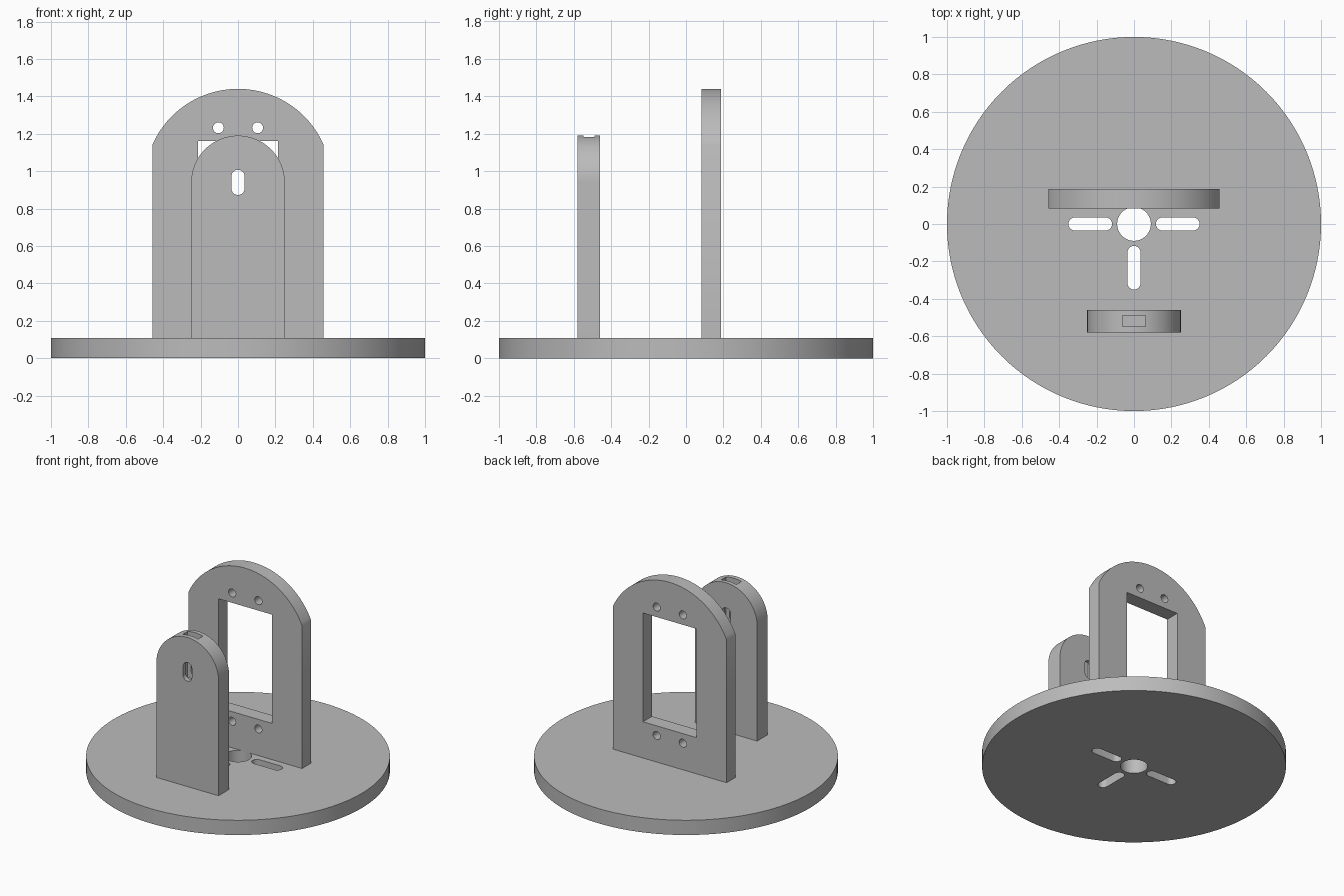
import bpy, bmesh, math
from math import cos, sin, pi
from mathutils import Matrix

cube = bpy.data.objects.get("Cube")
if cube:
    bpy.data.objects.remove(cube, do_unlink=True)

grey = bpy.data.materials.new("plain grey")
grey.use_nodes = True
GREY = (0.5, 0.5, 0.5, 1)
grey.diffuse_color = GREY
grey.node_tree.nodes["Principled BSDF"].inputs["Base Color"].default_value = GREY

UPRIGHT = Matrix.Rotation(pi / 2, 4, 'X')   # profile (x, y) -> (x, z), depth along -y


def arc(cx, cy, r, a0, a1, n):
    return [(cx + r * cos(a0 + (a1 - a0) * i / n), cy + r * sin(a0 + (a1 - a0) * i / n))
            for i in range(n + 1)]


def circle(cx, cy, r, n=32):
    return arc(cx, cy, r, 0, 2 * pi, n)[:-1]


def rect(x0, x1, y0, y1):
    return [(x0, y0), (x1, y0), (x1, y1), (x0, y1)]


def slot(cx, cy, length, r, vertical):
    """Rounded slot outline with the given total length."""
    h = length / 2 - r
    if vertical:
        return arc(cx, cy + h, r, 0, pi, 14) + arc(cx, cy - h, r, pi, 2 * pi, 14)
    return arc(cx + h, cy, r, -pi / 2, pi / 2, 14) + arc(cx - h, cy, r, pi / 2, 1.5 * pi, 14)


def arch(half_width, bottom, centre, r, n):
    """Plate outline with straight sides and a rounded top."""
    a = math.acos(min(1, half_width / r))
    return [(-half_width, bottom), (half_width, bottom)] + arc(0, centre, r, a, pi - a, n)


def prism(name, outlines, low, high, matrix=Matrix()):
    """Extrude separate outlines from low to high into one object."""
    bm = bmesh.new()
    for pts in outlines:
        face = bm.faces.new([bm.verts.new((x, y, low)) for x, y in pts])
        out = bmesh.ops.extrude_face_region(bm, geom=[face])
        verts = [v for v in out["geom"] if isinstance(v, bmesh.types.BMVert)]
        bmesh.ops.translate(bm, vec=(0, 0, high - low), verts=verts)
    bmesh.ops.recalc_face_normals(bm, faces=bm.faces)
    bm.transform(matrix)
    mesh = bpy.data.meshes.new(name)
    bm.to_mesh(mesh)
    bm.free()
    mesh.materials.append(grey)
    obj = bpy.data.objects.new(name, mesh)
    bpy.context.collection.objects.link(obj)
    return obj


def finish(obj, cutters):
    """Cut the openings, remove the cutters and shade the curves."""
    bpy.ops.object.select_all(action='DESELECT')
    obj.select_set(True)
    bpy.context.view_layer.objects.active = obj
    for cutter in cutters:
        cutter.hide_render = True
        mod = obj.modifiers.new("cut", 'BOOLEAN')
        mod.operation = 'DIFFERENCE'
        mod.solver = 'EXACT'
        mod.object = cutter
        bpy.ops.object.modifier_apply(modifier=mod.name)
        bpy.data.objects.remove(cutter, do_unlink=True)
    bpy.ops.object.shade_smooth_by_angle(angle=math.radians(30))


BASE_TOP = 0.107
AXIS = 0.94      # height of both arch centres

# Round base with a centre hole and three slots
base = prism("base_disc", [circle(0, 0, 1, 128)], 0, BASE_TOP)
openings = [circle(0, 0, 0.09, 48),
            slot(-0.234, 0, 0.234, 0.035, False),
            slot(0.234, 0, 0.234, 0.035, False),
            slot(0, -0.234, 0.234, 0.035, True)]
finish(base, [prism("base_cutter", openings, -0.1, 0.3)])

# Tall rear plate with a window and four screw holes
rear = prism("rear_plate", [arch(0.457, BASE_TOP, AXIS, 0.5, 48)], -0.187, -0.083, UPRIGHT)
openings = [rect(-0.215, 0.215, 0.37, 1.16)]
openings += [circle(x, z, 0.029) for x in (-0.105, 0.105) for z in (0.3, 1.232)]
finish(rear, [prism("rear_cutter", openings, -0.3, 0, UPRIGHT)])

# Narrow front plate with a slot and a pocket sunk from the top
front = prism("front_plate", [arch(0.25, BASE_TOP, AXIS, 0.25, 48)], 0.46, 0.58, UPRIGHT)
finish(front, [prism("slot_cutter", [slot(0, AXIS, 0.135, 0.035, True)], 0.4, 0.7, UPRIGHT),
               prism("pocket_cutter", [rect(-0.062, 0.062, -0.547, -0.49)], 0.85, 1.3)])
